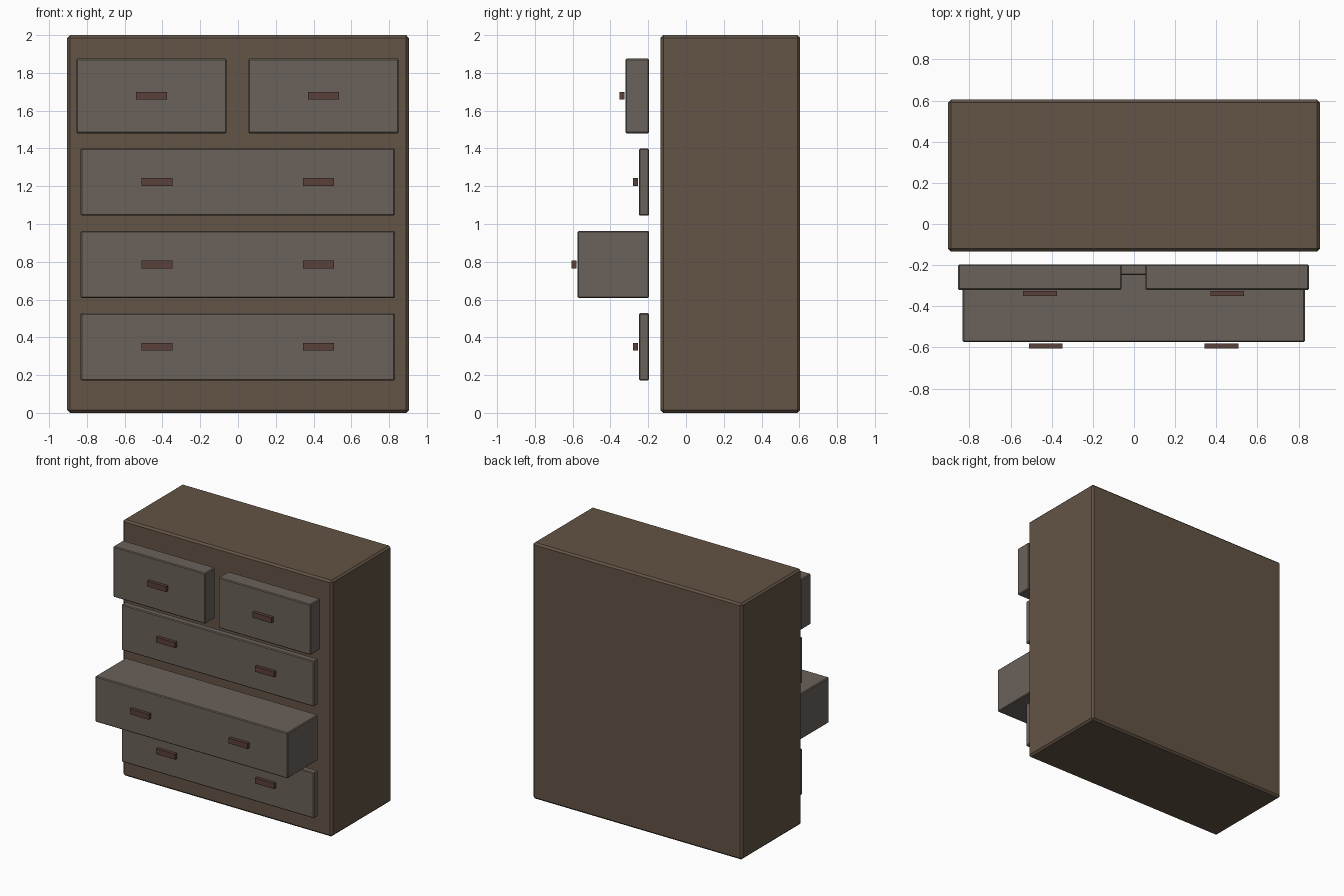
import bpy
import bmesh
from mathutils import Vector

if "Cube" in bpy.data.objects:
    bpy.data.objects.remove(bpy.data.objects["Cube"])


def material(name, rgb):
    m = bpy.data.materials.new(name)
    m.diffuse_color = (*rgb, 1)
    m.use_nodes = True
    m.node_tree.nodes["Principled BSDF"].inputs["Base Color"].default_value = m.diffuse_color
    return m


WOOD = material("dark_wood", (0.125, 0.088, 0.060))
FRONT = material("grey_wood", (0.145, 0.122, 0.103))
HANDLE = material("red_brown", (0.105, 0.050, 0.042))


def box(name, x, y, z, mat, bevel=0.0):
    """Box from (min, max) ranges, with optional chamfered edges."""
    bm = bmesh.new()
    bmesh.ops.create_cube(bm, size=1)
    for v in bm.verts:
        v.co = Vector([r[0] + (c + 0.5) * (r[1] - r[0])
                       for c, r in zip(v.co, (x, y, z))])
    if bevel:
        bmesh.ops.bevel(bm, geom=bm.edges[:], offset=bevel, segments=1,
                        affect='EDGES', profile=0.5)
    mesh = bpy.data.meshes.new(name)
    bm.to_mesh(mesh)
    bm.free()
    mesh.materials.append(mat)
    ob = bpy.data.objects.new(name, mesh)
    bpy.context.collection.objects.link(ob)
    return ob


def drawer(name, x, front, z, handle_xs, handle_z):
    """Drawer block with bar handles standing just off its front."""
    box(name, x, (front, -0.196), z, FRONT, 0.006)
    for i, hx in enumerate(handle_xs):
        box(f"{name}_handle_{i + 1}", (hx - 0.082, hx + 0.082),
            (front - 0.031, front - 0.006),
            (handle_z - 0.021, handle_z + 0.021), HANDLE)


# Cabinet body
box("cabinet", (-0.904, 0.904), (-0.134, 0.604), (0, 2), WOOD, 0.014)

# Two small top drawers
drawer("top_drawer_left", (-0.855, -0.06), -0.32, (1.48, 1.875), [-0.457], 1.679)
drawer("top_drawer_right", (0.055, 0.85), -0.32, (1.48, 1.875), [0.453], 1.679)

# Three wide drawers, the middle one pulled out
for name, front, z0 in (("upper_drawer", -0.249, 1.044),
                        ("middle_drawer", -0.574, 0.608),
                        ("bottom_drawer", -0.249, 0.172)):
    drawer(name, (-0.833, 0.83), front, (z0, z0 + 0.356), [-0.429, 0.425], z0 + 0.178)
